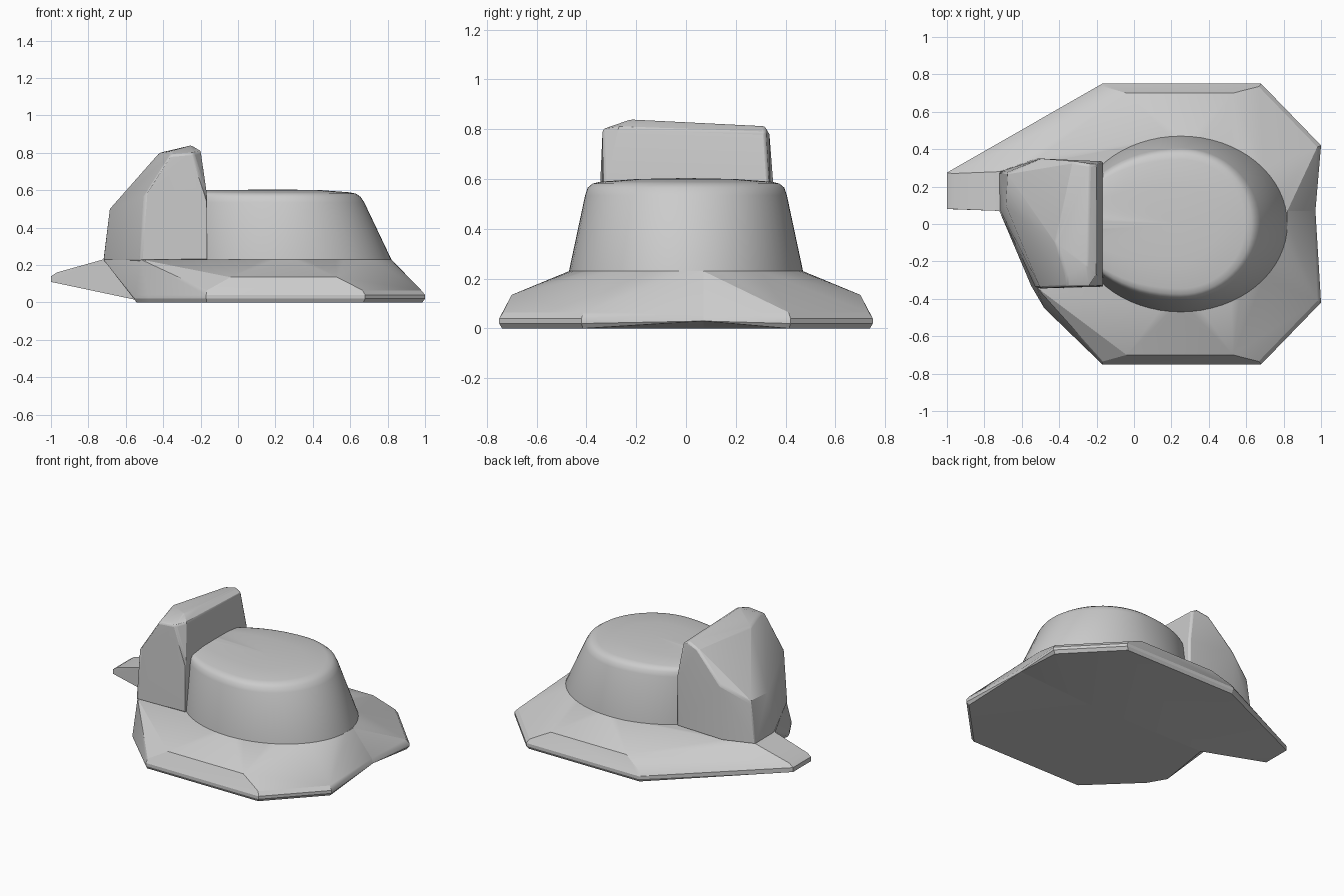
import bpy, bmesh, math

if "Cube" in bpy.data.objects:
    bpy.data.objects.remove(bpy.data.objects["Cube"], do_unlink=True)

grey = bpy.data.materials.new("plain_grey")
grey.use_nodes = True
tone = (0.6, 0.6, 0.6, 1)
grey.diffuse_color = tone
grey.node_tree.nodes["Principled BSDF"].inputs["Base Color"].default_value = tone

CX, RX, RY = 0.25, 0.57, 0.47     # footprint of the mound
SEAM = 0.07                       # where the two skirt halves meet
FOOT = 0.23                       # height of the top of the skirt


def finish(bm, name, angle=30):
    bmesh.ops.recalc_face_normals(bm, faces=bm.faces)
    mesh = bpy.data.meshes.new(name)
    bm.to_mesh(mesh)
    bm.free()
    ob = bpy.data.objects.new(name, mesh)
    bpy.context.collection.objects.link(ob)
    mesh.materials.append(grey)
    bpy.ops.object.select_all(action='DESELECT')
    ob.select_set(True)
    bpy.context.view_layer.objects.active = ob
    bpy.ops.object.shade_smooth_by_angle(angle=math.radians(angle))
    return ob


def hull(points):
    bm = bmesh.new()
    for p in points:
        bm.verts.new(p)
    out = bmesh.ops.convex_hull(bm, input=bm.verts)
    loose = {g for g in out["geom_interior"] + out["geom_unused"]
             if isinstance(g, bmesh.types.BMVert) and g.is_valid}
    bmesh.ops.delete(bm, geom=list(loose), context='VERTS')
    bmesh.ops.dissolve_limit(bm, angle_limit=math.radians(1),
                             verts=bm.verts, edges=bm.edges)
    return bm


def rim(x, y):
    """Rounded outer edge at one corner of the skirt."""
    return [(x, y, 0.02), (x, y, 0.04), (x * 0.985, y * 0.985, 0),
            (x * 0.98, y * 0.98, 0.065)]


def skirt(side, corners, extra, name):
    pts = [(0.97, SEAM, 0.03), (0.96, SEAM, 0.06), (0.82, SEAM, FOOT),
           (0.4, SEAM, 0), (-0.48, SEAM, 0), (-0.72, SEAM, FOOT)]
    for x, y in corners:
        pts += rim(x, y)
    pts += [(x, side * 0.7, 0.135) for x in (-0.04, 0.53)]
    for i in range(33):
        a = math.pi * i / 32
        x, y = CX + RX * math.cos(a), side * RY * math.sin(a)
        if side * (y - SEAM) > 0:
            pts.append((x, y, FOOT))
    finish(hull(pts + extra), name, 20)


# Skirt: back half carries the pointed tail, front half the clipped corner
tail = [(-1, y, z) for y in (0.08, 0.275) for z in (0.11, 0.14)]
tail += [(-0.97, y, 0.16) for y in (0.08, 0.27)]
tail += [(-0.72, 0.28, FOOT), (-0.52, 0.35, FOOT)]
skirt(1, [(1, 0.42), (0.68, 0.75), (-0.17, 0.75)], tail, "skirt_back")
skirt(-1, [(1, -0.42), (0.68, -0.75), (-0.17, -0.75), (-0.48, -0.45), (-0.55, -0.33)],
      [(-0.52, -0.34, FOOT)], "skirt_front")

# Mound: tapered oval, steeper on the side hidden by the tower
bm = bmesh.new()
profile = [(0.2, 0.57, 0.47), (FOOT, 0.57, 0.47), (0.535, 0.425, 0.405),
           (0.565, 0.405, 0.395), (0.582, 0.38, 0.375), (0.589, 0.345, 0.345),
           (0.6, 0.2, 0.2)]
N = 64
rings = []
for z, rx, ry in profile:
    ring = []
    for i in range(N):
        c, s = math.cos(2 * math.pi * i / N), math.sin(2 * math.pi * i / N)
        ring.append(bm.verts.new((CX + c * (rx if c > 0 else 0.57), s * ry, z)))
    rings.append(ring)
for low, high in zip(rings, rings[1:]):
    for i in range(N):
        j = (i + 1) % N
        bm.faces.new((low[i], low[j], high[j], high[i]))
top = bm.verts.new((CX, 0, 0.604))
for i in range(N):
    bm.faces.new((rings[-1][i], rings[-1][(i + 1) % N], top))
bm.faces.new(rings[0][::-1])
finish(bm, "mound", 40)

# Tower: faceted block against the mound
footprint = [(-0.72, 0.28), (-0.52, 0.35), (-0.165, 0.335),
             (-0.165, -0.335), (-0.525, -0.345), (-0.72, 0.08)]
pts = [(x, y, FOOT - 0.01) for x, y in footprint]
pts += [(-0.165, 0.335, 0.57), (-0.165, -0.33, 0.57),
        (-0.5, -0.345, 0.57), (-0.5, 0.35, 0.6),
        (-0.68, 0.275, 0.5), (-0.685, 0.1, 0.5),
        (-0.36, -0.335, 0.79), (-0.24, -0.335, 0.8), (-0.2, -0.27, 0.81),
        (-0.25, -0.22, 0.84), (-0.42, -0.1, 0.8), (-0.36, -0.28, 0.81),
        (-0.24, 0.32, 0.813), (-0.2, 0.32, 0.79), (-0.32, 0.335, 0.79)]
tower = finish(hull(pts), "tower", 25)
bevel = tower.modifiers.new("soft_edges", 'BEVEL')
bevel.width = 0.012
bevel.segments = 2
bevel.limit_method = 'ANGLE'
bevel.angle_limit = math.radians(35)
